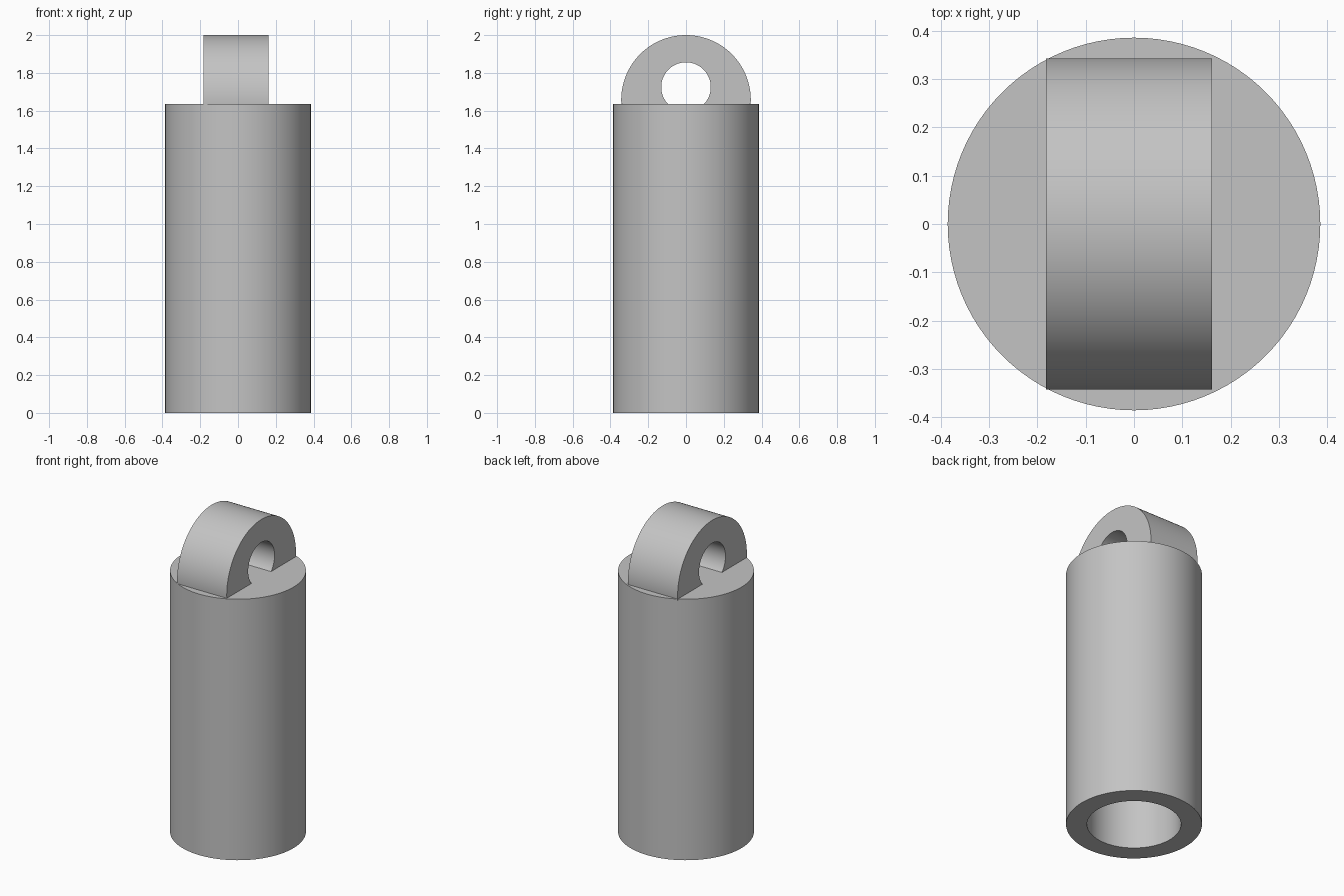
import bpy
import bmesh
import math

cube = bpy.data.objects.get("Cube")
if cube:
    bpy.data.objects.remove(cube, do_unlink=True)

# Single flat grey
grey = bpy.data.materials.new("plain_grey")
grey.use_nodes = True
COLOR = (0.55, 0.55, 0.55, 1.0)
grey.diffuse_color = COLOR
grey.node_tree.nodes["Principled BSDF"].inputs["Base Color"].default_value = COLOR


def finish(name, bm):
    """Turn a bmesh into a smooth-shaded object with sharp edges."""
    bmesh.ops.remove_doubles(bm, verts=bm.verts, dist=1e-5)
    bmesh.ops.recalc_face_normals(bm, faces=bm.faces)
    mesh = bpy.data.meshes.new(name)
    bm.to_mesh(mesh)
    bm.free()
    mesh.materials.append(grey)
    obj = bpy.data.objects.new(name, mesh)
    bpy.context.collection.objects.link(obj)
    bpy.ops.object.select_all(action='DESELECT')
    obj.select_set(True)
    bpy.context.view_layer.objects.active = obj
    bpy.ops.object.shade_smooth_by_angle(angle=math.radians(30))
    return obj


RADIUS, BORE, TOP, BORE_TOP = 0.386, 0.267, 1.636, 1.4


def make_body():
    """Cylinder closed at the top with a blind bore from below."""
    bm = bmesh.new()
    profile = [(0, TOP), (RADIUS, TOP), (RADIUS, 0), (BORE, 0),
               (BORE, BORE_TOP), (0, BORE_TOP)]
    verts = [bm.verts.new((r, 0, z)) for r, z in profile]
    edges = [bm.edges.new(pair) for pair in zip(verts, verts[1:])]
    bmesh.ops.spin(bm, geom=verts + edges, cent=(0, 0, 0), axis=(0, 0, 1),
                   angle=math.tau, steps=96)
    return finish("hollow_body", bm)


def arc(radius, centre_z, base_z, steps=64):
    """Arc in the y-z plane, starting and ending at base_z."""
    start = math.asin((base_z - centre_z) / radius)
    sweep = math.pi - 2 * start
    angles = [start + sweep * i / steps for i in range(steps + 1)]
    return [(radius * math.cos(a), centre_z + radius * math.sin(a)) for a in angles]


def make_lug():
    """Rounded lug with a round eye, its foot sunk just into the body."""
    bm = bmesh.new()
    base = TOP - 0.01
    outer = arc(0.343, 1.657, base)
    inner = arc(0.131, 1.725, base)
    rings = []
    for (oy, oz), (iy, iz) in zip(outer, inner):
        corners = [(-0.182, oy, oz), (0.162, oy, oz), (0.162, iy, iz), (-0.182, iy, iz)]
        rings.append([bm.verts.new(c) for c in corners])
    for a, b in zip(rings, rings[1:]):
        for k in range(4):
            n = (k + 1) % 4
            bm.faces.new((a[k], a[n], b[n], b[k]))
    bm.faces.new(rings[0])
    bm.faces.new(rings[-1])
    return finish("eye_lug", bm)


make_body()
make_lug()
